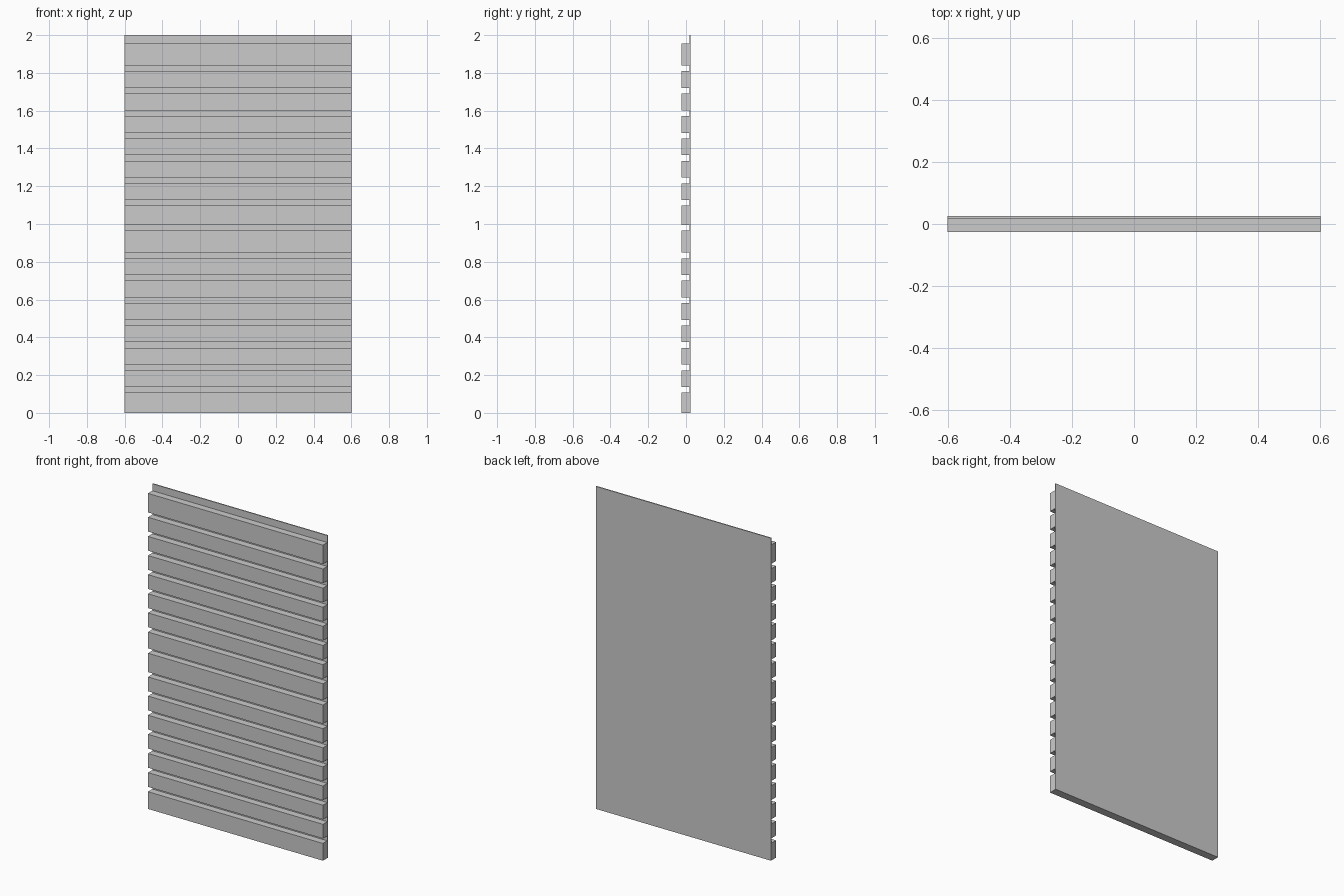
import bpy

if "Cube" in bpy.data.objects:
    bpy.data.objects.remove(bpy.data.objects["Cube"])

WIDTH = 1.2
FRONT, SEAM, BACK = -0.025, 0.018, 0.025


def box(name, y0, y1, z0, z1):
    bpy.ops.mesh.primitive_cube_add(size=1, location=(0, (y0 + y1) / 2, (z0 + z1) / 2))
    ob = bpy.context.object
    ob.name = name
    ob.scale = (WIDTH, y1 - y0, z1 - z0)
    bpy.ops.object.transform_apply(location=False, rotation=False, scale=True)
    return ob


# Thin backing sheet
box("back_sheet", SEAM, BACK, 0.0, 2.0)

# Horizontal slats from bottom to top, separated by even slots
GAP = 0.03
heights = [0.107] + [0.0886] * 6 + [0.0875, 0.117, 0.1015] + [0.0886] * 6 + [0.118]
heights.pop(7)
z = 0.0
for i, h in enumerate(heights):
    box(f"slat_{i + 1:02d}", FRONT, SEAM, z, z + h)
    z += h + GAP
